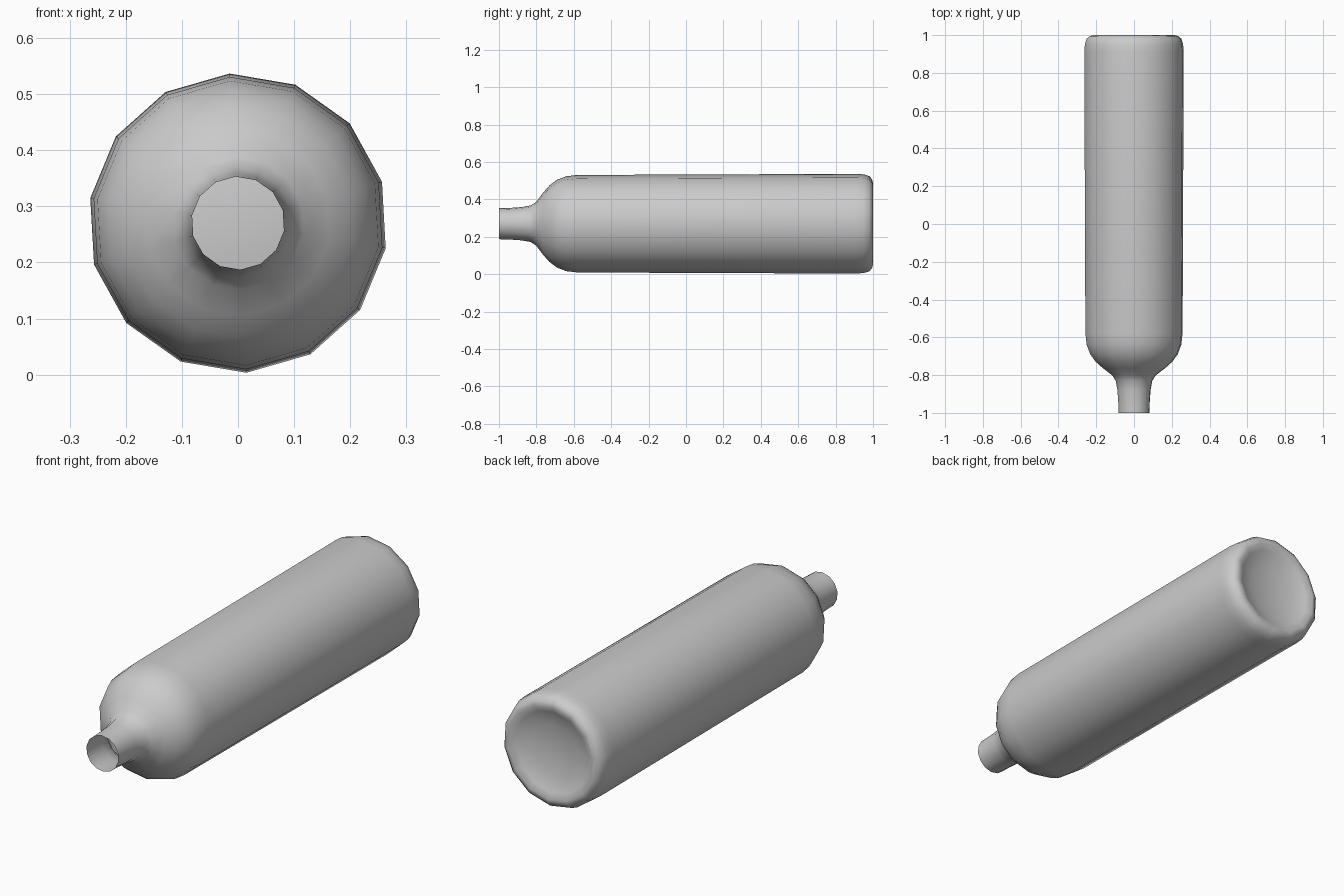
import bpy, bmesh, math

if "Cube" in bpy.data.objects:
    bpy.data.objects.remove(bpy.data.objects["Cube"])

SIDES = 14
AXIS_Z = 0.27
START = math.radians(93.2)

# Bottle outline from the open mouth to the recessed base: (y, radius)
PROFILE = [
    (-1.0, 0.083), (-0.95, 0.084), (-0.88, 0.089), (-0.83, 0.098),
    (-0.80, 0.118), (-0.765, 0.165), (-0.73, 0.205), (-0.69, 0.235),
    (-0.64, 0.254), (-0.58, 0.261), (0.91, 0.267), (0.95, 0.264),
    (0.98, 0.255), (0.995, 0.238), (1.0, 0.218),
    (0.985, 0.19), (0.965, 0.12),
]

bm = bmesh.new()
rings = []
for y, r in PROFILE:
    ring = []
    for i in range(SIDES):
        a = START + 2 * math.pi * i / SIDES
        ring.append(bm.verts.new((r * math.cos(a), y, AXIS_Z + r * math.sin(a))))
    rings.append(ring)

# Wall
for a, b in zip(rings, rings[1:]):
    for i in range(SIDES):
        j = (i + 1) % SIDES
        bm.faces.new((a[i], a[j], b[j], b[i]))

# Shallow dished base
tip = bm.verts.new((0, 0.957, AXIS_Z))
for i in range(SIDES):
    bm.faces.new((rings[-1][i], rings[-1][(i + 1) % SIDES], tip))

# Point the normals outward (the first wall face must face away from the axis)
bm.normal_update()
bm.faces.ensure_lookup_table()
f = bm.faces[0]
c = f.calc_center_median()
if f.normal.x * c.x + f.normal.z * (c.z - AXIS_Z) < 0:
    bmesh.ops.reverse_faces(bm, faces=bm.faces[:])

mesh = bpy.data.meshes.new("bottle")
bm.to_mesh(mesh)
bm.free()
bottle = bpy.data.objects.new("bottle", mesh)
bpy.context.collection.objects.link(bottle)

bpy.context.view_layer.objects.active = bottle
bottle.select_set(True)
bpy.ops.object.shade_smooth_by_angle(angle=math.radians(50))
